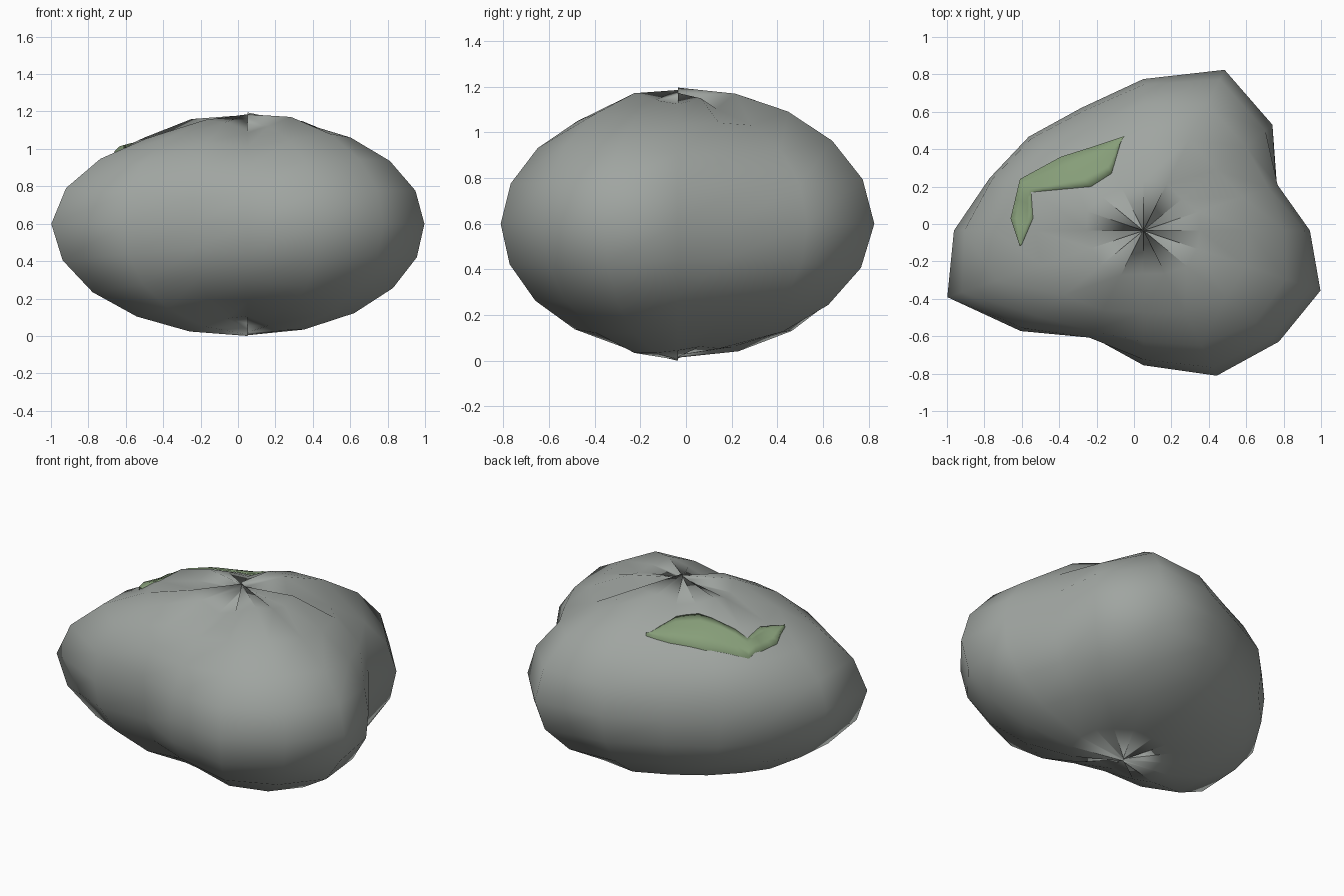
import bpy, bmesh, math
from mathutils import Vector
from mathutils.bvhtree import BVHTree

cube = bpy.data.objects.get("Cube")
if cube:
    bpy.data.objects.remove(cube)


def material(name, rgb):
    m = bpy.data.materials.new(name)
    m.use_nodes = True
    m.diffuse_color = (*rgb, 1)
    bsdf = m.node_tree.nodes["Principled BSDF"]
    bsdf.inputs["Base Color"].default_value = (*rgb, 1)
    bsdf.inputs["Roughness"].default_value = 0.9
    return m


def finish(bm, name, mat):
    for f in bm.faces:
        f.smooth = True
    me = bpy.data.meshes.new(name)
    bm.to_mesh(me)
    me.materials.append(mat)
    ob = bpy.data.objects.new(name, me)
    bpy.context.collection.objects.link(ob)
    return ob


stone = material("stone grey", (0.35, 0.375, 0.355))
moss_green = material("moss green", (0.24, 0.34, 0.19))

# Boulder: three-lobed squashed sphere; reach per meridian at waist and poles
WAIST = [.73, .63, .80, .93, .81, .71, .71, .73,
         .83, .93, .76, .61, .72, .84, .84, .84]
TOP = [.81, .86, .77, .87, .87, .80, .83, .87,
       .80, .78, .86, .85, .75, .80, .88, .83]
BOTTOM = [.86, .84, .84, .82, .86, .85, .84, .85,
          .87, .88, .85, .79, .76, .83, .87, .87]
SEGS, RINGS = len(WAIST), 10
CX, CY, CZ, WIDE, TALL = 0.05, -0.035, 0.597, 1.22, 0.685


def sample(table, turn):
    i = math.floor(turn)
    t = turn - i
    return table[i % SEGS] * (1 - t) + table[(i + 1) % SEGS] * t


def rock_point(turn, lat):
    w = abs(math.sin(lat)) ** 1.5
    pole = sample(TOP if lat > 0 else BOTTOM, turn)
    reach = sample(WAIST, turn) * (1 - w) + pole * w
    a = math.tau * turn / SEGS
    r = reach * math.cos(lat)
    return Vector((CX + WIDE * r * math.cos(a), CY + r * math.sin(a),
                   CZ + TALL * reach * math.sin(lat)))


bm = bmesh.new()
rings = []
for k in range(1, RINGS):
    lat = math.pi * (k / RINGS - 0.5)
    rings.append([bm.verts.new(rock_point(i, lat)) for i in range(SEGS)])
for low, high in zip(rings, rings[1:]):
    for i in range(SEGS):
        j = (i + 1) % SEGS
        bm.faces.new((low[i], low[j], high[j], high[i]))
# Creased star at each pole: every wedge has its own tip height,
# and slim walls close the steps between the wedges
for ring, side in ((rings[0], -1), (rings[-1], 1)):
    tips = [bm.verts.new(rock_point(i + 0.5, side * math.pi / 2))
            for i in range(SEGS)]
    for i in range(SEGS):
        j = (i + 1) % SEGS
        for tri in ((ring[i], ring[j], tips[i]), (ring[j], tips[j], tips[i])):
            bm.faces.new(tri if side > 0 else tri[::-1])
base = min(v.co.z for v in bm.verts)
for v in bm.verts:
    v.co.z -= base
tree = BVHTree.FromBMesh(bm)
finish(bm, "boulder", stone)

# Moss: curved strip draped over the upper back right shoulder
OUTER = [(-.61, -.12), (-.66, .03), (-.61, .24), (-.39, .36), (-.20, .42), (-.05, .47)]
INNER = [(-.60, -.11), (-.54, .03), (-.55, .17), (-.23, .20), (-.12, .27), (-.07, .44)]
STEPS, ACROSS = 4, 4


def along(path, s):
    i = min(int(s), len(path) - 2)
    return Vector(path[i]).lerp(Vector(path[i + 1]), s - i)


def drape(p, gap):
    hit = tree.ray_cast(Vector((p.x, p.y, 3)), Vector((0, 0, -1)))[0]
    return Vector((p.x, p.y, hit.z + gap))


bm = bmesh.new()
rows = []
for n in range((len(OUTER) - 1) * STEPS + 1):
    a, b = along(OUTER, n / STEPS), along(INNER, n / STEPS)
    row = [bm.verts.new(drape(a, -0.02))]
    row += [bm.verts.new(drape(a.lerp(b, c / ACROSS), 0.022 - 0.016 * c / ACROSS))
            for c in range(ACROSS + 1)]
    row.append(bm.verts.new(drape(b, -0.02)))
    rows.append(row)
for r0, r1 in zip(rows, rows[1:]):
    for c in range(len(r0) - 1):
        bm.faces.new((r0[c], r1[c], r1[c + 1], r0[c + 1]))
bmesh.ops.recalc_face_normals(bm, faces=bm.faces)
if sum(f.normal.z for f in bm.faces) < 0:
    bmesh.ops.reverse_faces(bm, faces=bm.faces)
finish(bm, "moss_patch", moss_green)
